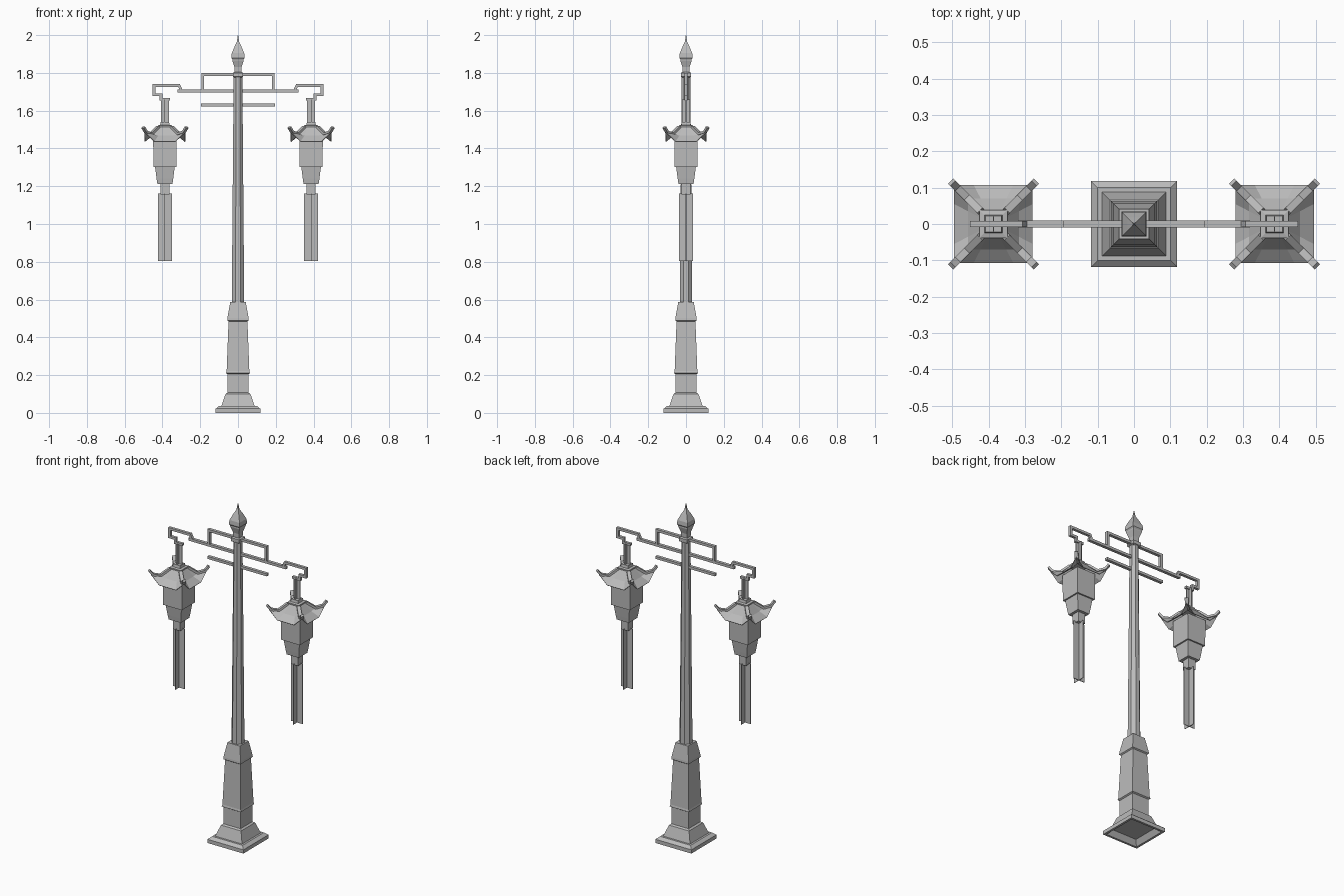
import bpy, bmesh, math
from mathutils import Matrix, Vector

cube = bpy.data.objects.get("Cube")
if cube:
    bpy.data.objects.remove(cube, do_unlink=True)

metal = bpy.data.materials.new("grey_metal")
metal.use_nodes = True
GREY = (0.5, 0.5, 0.5, 1)
metal.diffuse_color = GREY
metal.node_tree.nodes["Principled BSDF"].inputs["Base Color"].default_value = GREY


def finish(name, bm, matrix=None, double_sided=False):
    if not double_sided:
        bmesh.ops.recalc_face_normals(bm, faces=bm.faces[:])
    mesh = bpy.data.meshes.new(name)
    bm.to_mesh(mesh)
    bm.free()
    mesh.materials.append(metal)
    obj = bpy.data.objects.new(name, mesh)
    if matrix:
        obj.matrix_world = matrix
    bpy.context.collection.objects.link(obj)
    return obj


def loft(name, profile, sides=4, x=0, open_bottom=False):
    """Stack of regular polygons; profile lists (half width across flats, z)."""
    bm = bmesh.new()
    rings = []
    for half, z in profile:
        r = half / math.cos(math.pi / sides)
        angles = [math.tau * (i + 0.5) / sides for i in range(sides)]
        rings.append([bm.verts.new((r * math.cos(a), r * math.sin(a), z)) for a in angles])
    for low, high in zip(rings, rings[1:]):
        for i in range(sides):
            j = (i + 1) % sides
            bm.faces.new((low[i], low[j], high[j], high[i]))
    if not open_bottom:
        bm.faces.new(rings[0][::-1])
    bm.faces.new(rings[-1])
    return finish(name, bm, Matrix.Translation((x, 0, 0)))


def bar(name, path, thick, width, matrix=None):
    """Mitred rectangular bar following a path in the xz plane."""
    pts = [Vector(p) for p in path]
    bm = bmesh.new()
    rings = []
    for i, p in enumerate(pts):
        before = (p - pts[i - 1]).normalized() if i else (pts[1] - p).normalized()
        after = (pts[i + 1] - p).normalized() if i < len(pts) - 1 else before
        n1, n2 = Vector((-before.y, before.x)), Vector((-after.y, after.x))
        miter = (n1 + n2) / (1 + n1.dot(n2)) * thick / 2
        rings.append([bm.verts.new((p.x + s * miter.x, t * width / 2, p.y + s * miter.y))
                      for s, t in ((-1, -1), (1, -1), (1, 1), (-1, 1))])
    for a, b in zip(rings, rings[1:]):
        for i in range(4):
            j = (i + 1) % 4
            bm.faces.new((a[i], a[j], b[j], b[i]))
    bm.faces.new(rings[0])
    bm.faces.new(rings[-1])
    return finish(name, bm, matrix)


def roof(name, x):
    """Four panels with sagging eaves and raised corners."""
    bm = bmesh.new()
    # half width, half length of the flat middle, middle z, corner z
    rows = [(0.036, 0.018, 1.515, 1.515), (0.07, 0.035, 1.468, 1.475), (0.108, 0.055, 1.438, 1.488)]
    for k in range(4):
        turn = Matrix.Rotation(k * math.pi / 2, 3, "Z")
        grid = [[bm.verts.new(turn @ Vector(p)) for p in
                 ((-h, -h, zc), (-f, -h, zm), (f, -h, zm), (h, -h, zc))]
                for h, f, zm, zc in rows]
        for up, low in zip(grid, grid[1:]):
            for i in range(3):
                bm.faces.new((low[i], low[i + 1], up[i + 1], up[i]))
    bmesh.ops.remove_doubles(bm, verts=bm.verts[:], dist=0.0005)
    obj = finish(name, bm, Matrix.Translation((x, 0, 0)), True)
    shell = obj.modifiers.new("thickness", "SOLIDIFY")
    shell.thickness = 0.004


def crossed_plates(name, x, half, low, high):
    for k in range(2):
        turn = Matrix.Translation((x, 0, 0)) @ Matrix.Rotation(k * math.pi / 2, 4, "Z")
        bar(f"{name}_{k + 1}", [(0, low), (0, high)], half * 2, 0.003, turn)


# Pedestal, pole and finial
loft("pedestal", [(0.085, 0.03), (0.105, 0), (0.118, 0), (0.118, 0.022), (0.1, 0.037), (0.088, 0.037),
                  (0.066, 0.1), (0.056, 0.107), (0.055, 0.205), (0.063, 0.21), (0.06, 0.222),
                  (0.05, 0.485), (0.057, 0.49), (0.056, 0.503), (0.041, 0.587)])
loft("pole", [(0.033, 0.58), (0.023, 1.79)], 8)
loft("pole_collar", [(0.02, 1.775), (0.027, 1.78), (0.027, 1.8), (0.02, 1.805)])
loft("finial", [(0.018, 1.8), (0.019, 1.83), (0.03, 1.865), (0.03, 1.872), (0.035, 1.88), (0.033, 1.905),
                (0.018, 1.94), (0.006, 1.965), (0.001, 2.0)])

# Cross arms
bar("main_arm", [(-0.32, 1.705), (0.32, 1.705)], 0.015, 0.018)
bar("lower_arm", [(-0.195, 1.63), (0.195, 1.63)], 0.015, 0.018)
bar("upper_frame", [(-0.187, 1.705), (-0.187, 1.792), (0.187, 1.792), (0.187, 1.705)], 0.015, 0.018)

# Hooks and lanterns on both sides
for side, s in (("left", 1), ("right", -1)):
    x = 0.387 * s
    hook = [(0.3, 1.707), (0.312, 1.733), (0.445, 1.733), (0.445, 1.684), (0.408, 1.684), (0.408, 1.66), (0.36, 1.66)]
    bar(f"{side}_hook", [(s * px, pz) for px, pz in hook], 0.014, 0.016)
    crossed_plates(f"{side}_hanger", x, 0.021, 1.53, 1.66)
    loft(f"{side}_roof_cap", [(0.036, 1.505), (0.038, 1.522), (0.025, 1.525), (0.022, 1.54)], x=x)
    roof(f"{side}_roof", x)
    for k in range(4):
        turn = Matrix.Translation((x, 0, 0)) @ Matrix.Rotation((k + 0.5) * math.pi / 2, 4, "Z")
        ridge = [(0.035, 1.515), (0.072, 1.478), (0.1, 1.487), (0.115, 1.512)]
        bar(f"{side}_ridge_{k + 1}", [(px * math.sqrt(2), pz) for px, pz in ridge], 0.012, 0.02, turn)
    loft(f"{side}_lantern_body", [(0.061, 1.302), (0.062, 1.46)], x=x)
    loft(f"{side}_lantern_base", [(0.04, 1.213), (0.044, 1.24), (0.052, 1.302)], x=x)
    loft(f"{side}_tassel_knot", [(0.024, 1.155), (0.024, 1.215)], x=x)
    crossed_plates(f"{side}_tassel", x, 0.037, 0.805, 1.162)
